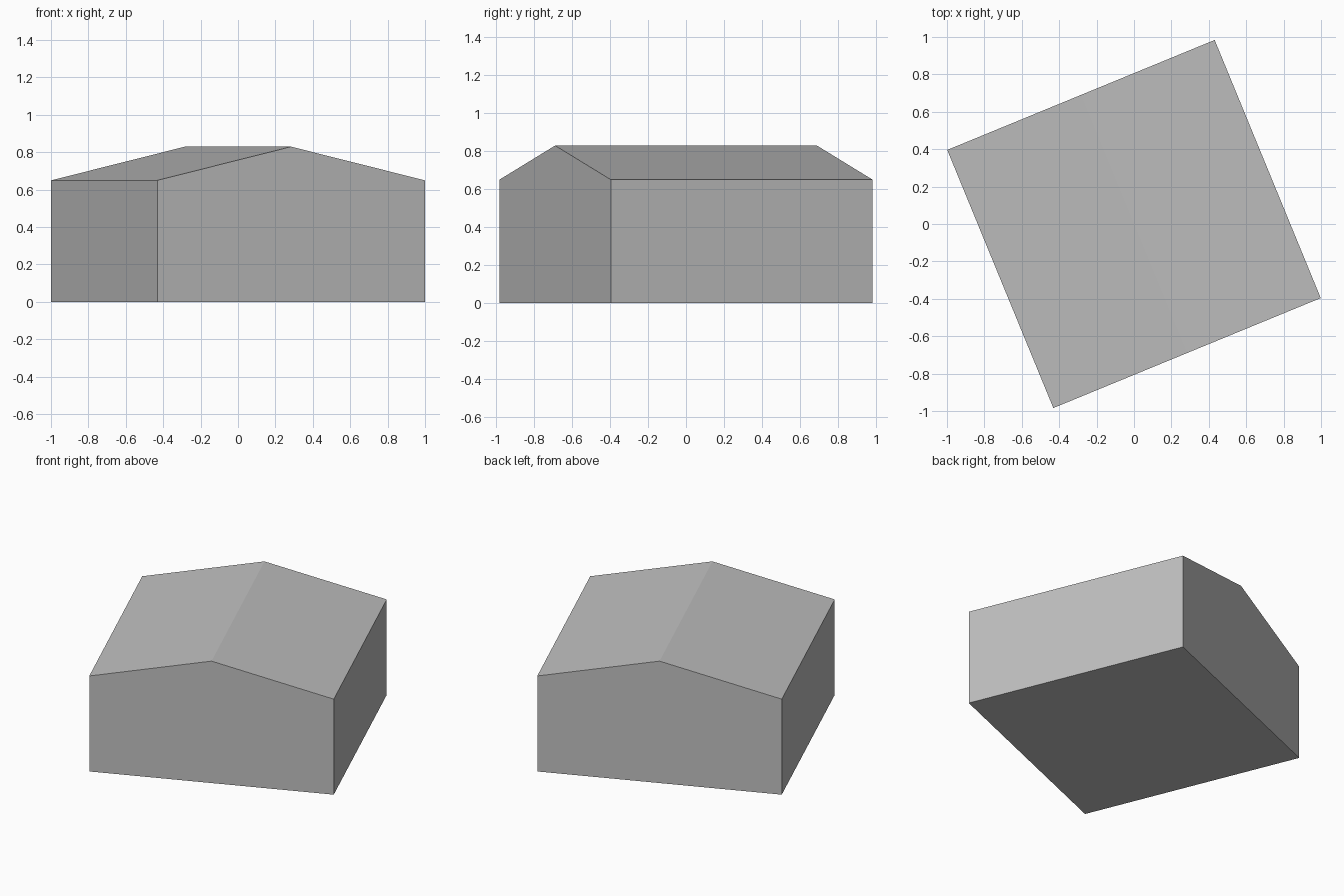
import bpy
import bmesh
import math
from mathutils import Matrix, Vector

default_cube = bpy.data.objects.get("Cube")
if default_cube:
    bpy.data.objects.remove(default_cube, do_unlink=True)

# Overall dimensions
HALF_WIDTH = 0.773
HALF_DEPTH = 0.746
EAVES = 0.65
RIDGE = 0.83
TURN = math.radians(22.35)

# Plain grey for the whole building
grey = bpy.data.materials.new("plain_grey")
grey.use_nodes = True
colour = (0.52, 0.52, 0.52, 1)
grey.diffuse_color = colour
grey.node_tree.nodes["Principled BSDF"].inputs["Base Color"].default_value = colour

# Gable-end profile, extruded along the ridge
profile = [(-HALF_WIDTH, 0), (HALF_WIDTH, 0), (HALF_WIDTH, EAVES),
           (0, RIDGE), (-HALF_WIDTH, EAVES)]
bm = bmesh.new()
gable = bm.faces.new([bm.verts.new((x, -HALF_DEPTH, z)) for x, z in profile])
extruded = bmesh.ops.extrude_face_region(bm, geom=[gable])["geom"]
back = [v for v in extruded if isinstance(v, bmesh.types.BMVert)]
bmesh.ops.translate(bm, verts=back, vec=Vector((0, 2 * HALF_DEPTH, 0)))

# Close the front gable if the extrusion removed it
bmesh.ops.holes_fill(bm, edges=[e for e in bm.edges if e.is_boundary], sides=0)
bmesh.ops.recalc_face_normals(bm, faces=bm.faces)
bmesh.ops.rotate(bm, verts=bm.verts, cent=(0, 0, 0), matrix=Matrix.Rotation(TURN, 3, "Z"))

mesh = bpy.data.meshes.new("gabled_building")
bm.to_mesh(mesh)
bm.free()
mesh.materials.append(grey)
building = bpy.data.objects.new("gabled_building", mesh)
bpy.context.collection.objects.link(building)
